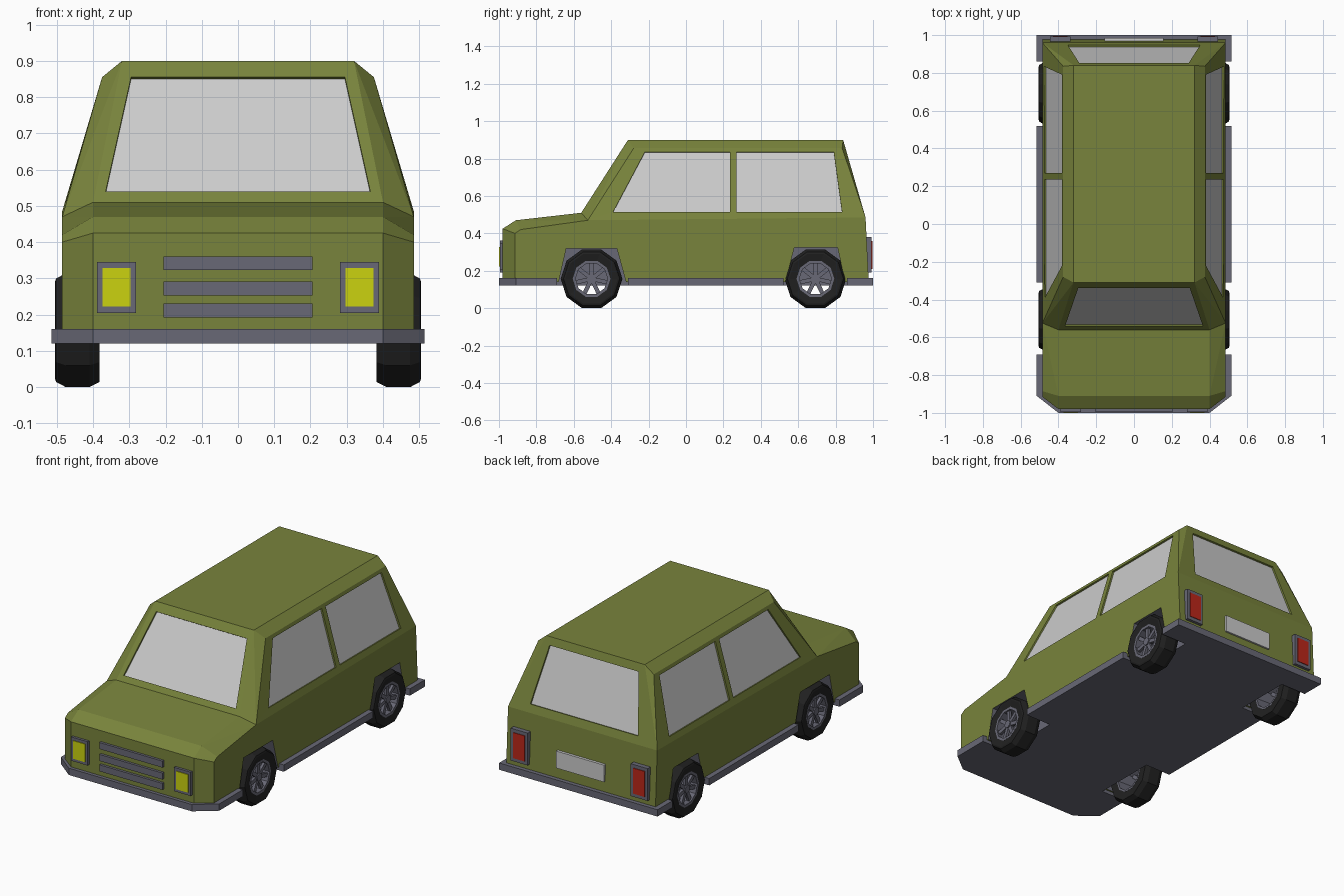
import bpy, bmesh, math
from mathutils import Vector, Matrix

if "Cube" in bpy.data.objects:
    bpy.data.objects.remove(bpy.data.objects["Cube"])


def mat(name, r, g, b):
    m = bpy.data.materials.new(name)
    m.diffuse_color = (r, g, b, 1)
    m.use_nodes = True
    m.node_tree.nodes["Principled BSDF"].inputs["Base Color"].default_value = m.diffuse_color
    return m


PAINT = mat("olive_paint", 0.19, 0.23, 0.045)
TRIM = mat("grey_trim", 0.14, 0.14, 0.18)
RUBBER = mat("rubber", 0.015, 0.015, 0.015)
YELLOW = mat("yellow_lamp", 0.60, 0.65, 0.005)
RED = mat("red_lamp", 0.50, 0.02, 0.01)
GLASS = mat("light_grey_glass", 0.55, 0.55, 0.55)


def finish(name, bm, *mats):
    bmesh.ops.recalc_face_normals(bm, faces=bm.faces)
    me = bpy.data.meshes.new(name)
    bm.to_mesh(me)
    bm.free()
    for m in mats:
        me.materials.append(m)
    ob = bpy.data.objects.new(name, me)
    bpy.context.collection.objects.link(ob)
    return ob


def hull(name, half, *mats):
    """Convex shell from points on the right side, mirrored to the left."""
    bm = bmesh.new()
    for x, y, z in half:
        bm.verts.new((x, y, z))
        bm.verts.new((-x, y, z))
    bmesh.ops.convex_hull(bm, input=bm.verts)
    bmesh.ops.dissolve_limit(bm, angle_limit=0.01, verts=bm.verts, edges=bm.edges)
    return finish(name, bm, *mats)


def prism(name, pts, lo, hi, *mats, index=0):
    """Solid made by sweeping a polygon from offset lo to offset hi."""
    bm = bmesh.new()
    lo, hi = Vector(lo), Vector(hi)
    a = [bm.verts.new(Vector(p) + lo) for p in pts]
    b = [bm.verts.new(Vector(p) + hi) for p in pts]
    bm.faces.new(a)
    bm.faces.new(b)
    n = len(pts)
    for i in range(n):
        bm.faces.new((a[i], a[(i + 1) % n], b[(i + 1) % n], b[i]))
    for f in bm.faces:
        f.material_index = index
    return finish(name, bm, *mats)


def box(name, x0, x1, y0, y1, z0, z1, m):
    pts = [(x0, y0, z0), (x1, y0, z0), (x1, y0, z1), (x0, y0, z1)]
    return prism(name, pts, (0, 0, 0), (0, y1 - y0, 0), m)


def cut(target, cutter):
    mod = target.modifiers.new("cut", 'BOOLEAN')
    mod.operation = 'DIFFERENCE'
    mod.solver = 'EXACT'
    mod.object = cutter
    cutter.hide_render = True
    bpy.context.view_layer.objects.active = target
    bpy.ops.object.modifier_apply(modifier=mod.name)
    bpy.data.objects.remove(cutter)


def window(name, body, pts, outward):
    """Recess the opening in the cabin and set a pane in it."""
    n = Vector(outward).normalized()
    cut(body, prism("opening", pts, n * -0.012, n * 0.04, PAINT))
    prism(name, pts, n * -0.02, n * -0.010, GLASS)


# Lower body with bonnet
body = hull("lower_body", [
    (0.40, -0.98, 0.14), (0.485, -0.915, 0.14), (0.40, -0.98, 0.425),
    (0.485, -0.915, 0.40), (0.40, -0.91, 0.47), (0.485, -0.885, 0.42),
    (0.40, -0.56, 0.51), (0.485, -0.525, 0.47),
    (0.485, 0.96, 0.485), (0.485, 0.977, 0.14)], PAINT, TRIM)

# Tapered cabin
cabin = hull("cabin", [
    (0.40, -0.56, 0.51), (0.485, -0.525, 0.47), (0.485, 0.96, 0.485),
    (0.32, -0.31, 0.90), (0.375, -0.28, 0.855),
    (0.32, 0.84, 0.90), (0.375, 0.835, 0.855)], PAINT)

# Wheel arches
ARCHES = [[(-0.69, 0.10), (-0.64, 0.32), (-0.37, 0.32), (-0.31, 0.10)],
          [(0.52, 0.10), (0.58, 0.325), (0.81, 0.325), (0.86, 0.10)]]
for arch in ARCHES:
    for s in (-1, 1):
        c = prism("arch_cutter", [(0, y, z) for y, z in arch],
                  (s * 0.35, 0, 0), (s * 0.6, 0, 0), PAINT, TRIM, index=1)
        cut(body, c)

# Floor plate forming bumpers and sills
half = [(0.40, -1.0), (0.515, -0.91), (0.515, -0.69), (0.35, -0.69), (0.35, -0.31),
        (0.515, -0.31), (0.515, 0.52), (0.35, 0.52), (0.35, 0.86), (0.515, 0.86),
        (0.515, 1.0)]
outline = half + [(-x, y) for x, y in reversed(half)]
prism("bumper_and_sill_plate", [(x, y, 0) for x, y in outline],
      (0, 0, 0.12), (0, 0, 0.16), TRIM)

# Windscreen and rear window
ws = lambda x, z: (x, -0.56 + (z - 0.51) * 0.641, z)
window("windscreen", cabin, [ws(-0.365, 0.54), ws(0.365, 0.54), ws(0.295, 0.855),
                             ws(-0.295, 0.855)], (0, -0.39, 0.25))
rw = lambda x, z: (x, 0.84 + (0.90 - z) * 0.289, z)
window("rear_window", cabin, [rw(-0.35, 0.53), rw(0.35, 0.53), rw(0.29, 0.855),
                              rw(-0.29, 0.855)], (0, 1, 0.289))

# Side windows
SIDES = {"front_side_window": [(-0.39, 0.515), (0.235, 0.515), (0.235, 0.835), (-0.22, 0.835)],
         "rear_side_window": [(0.27, 0.515), (0.834, 0.515), (0.79, 0.835), (0.27, 0.835)]}
for name, shape in SIDES.items():
    for s in (-1, 1):
        pts = [(s * (0.485 - (z - 0.478) * 0.2918), y, z) for y, z in shape]
        window(name, cabin, pts, (s, 0, 0.2918))

# Lamps, grille and number plate
for s in (-1, 1):
    x = s * 0.335
    box("headlamp_frame", x - 0.054, x + 0.054, -0.995, -0.97, 0.205, 0.345, TRIM)
    box("headlamp", x - 0.039, x + 0.039, -0.999, -0.98, 0.222, 0.328, YELLOW)
    x = s * 0.39
    box("tail_lamp_frame", x - 0.055, x + 0.055, 0.95, 0.992, 0.19, 0.38, TRIM)
    box("tail_lamp", x - 0.038, x + 0.038, 0.96, 0.996, 0.21, 0.36, RED)
for z in (0.211, 0.272, 0.342):
    box("grille_bar", -0.205, 0.205, -0.995, -0.97, z - 0.019, z + 0.019, TRIM)
box("rear_plate", -0.155, 0.155, 0.95, 0.984, 0.22, 0.32, GLASS)


def ring(name, profile, centre, s, m, n=10):
    """Turn a closed (radius, x) profile around the axle."""
    bm = bmesh.new()
    cy, cz = centre
    loops = []
    for k in range(n):
        a = 2 * math.pi * k / n
        loops.append([bm.verts.new((s * x, cy + r * math.cos(a), cz + r * math.sin(a)))
                      for r, x in profile])
    p = len(profile)
    for k in range(n):
        a, b = loops[k], loops[(k + 1) % n]
        for i in range(p):
            j = (i + 1) % p
            bm.faces.new((a[i], a[j], b[j], b[i]))
    return finish(name, bm, m)


# Wheels: bevelled tyre, rim, hub and spokes
TYRE = [(0.098, 0.497), (0.14, 0.505), (0.150, 0.502), (0.165, 0.475),
        (0.165, 0.41), (0.150, 0.382), (0.098, 0.385)]
RIM = [(0.086, 0.498), (0.101, 0.498), (0.101, 0.384), (0.090, 0.384)]
for cy in (-0.505, 0.692):
    for s in (-1, 1):
        c = (cy, 0.157)
        ring("tyre", TYRE, c, s, RUBBER)
        ring("rim", RIM, c, s, TRIM)
        bm = bmesh.new()
        place = Matrix.Translation((s * 0.48, *c))
        bmesh.ops.create_cone(bm, cap_ends=True, segments=10, radius1=0.023, radius2=0.023,
                              depth=0.03, matrix=place @ Matrix.Rotation(math.pi / 2, 4, 'Y'))
        for k in range(7):
            turn = Matrix.Rotation(2 * math.pi * k / 7, 4, 'X')
            bmesh.ops.create_cube(bm, size=1, matrix=place @ turn
                                  @ Matrix.Translation((0, 0, 0.052))
                                  @ Matrix.Diagonal((0.016, 0.022, 0.078, 1)))
        finish("hub_and_spokes", bm, TRIM)
